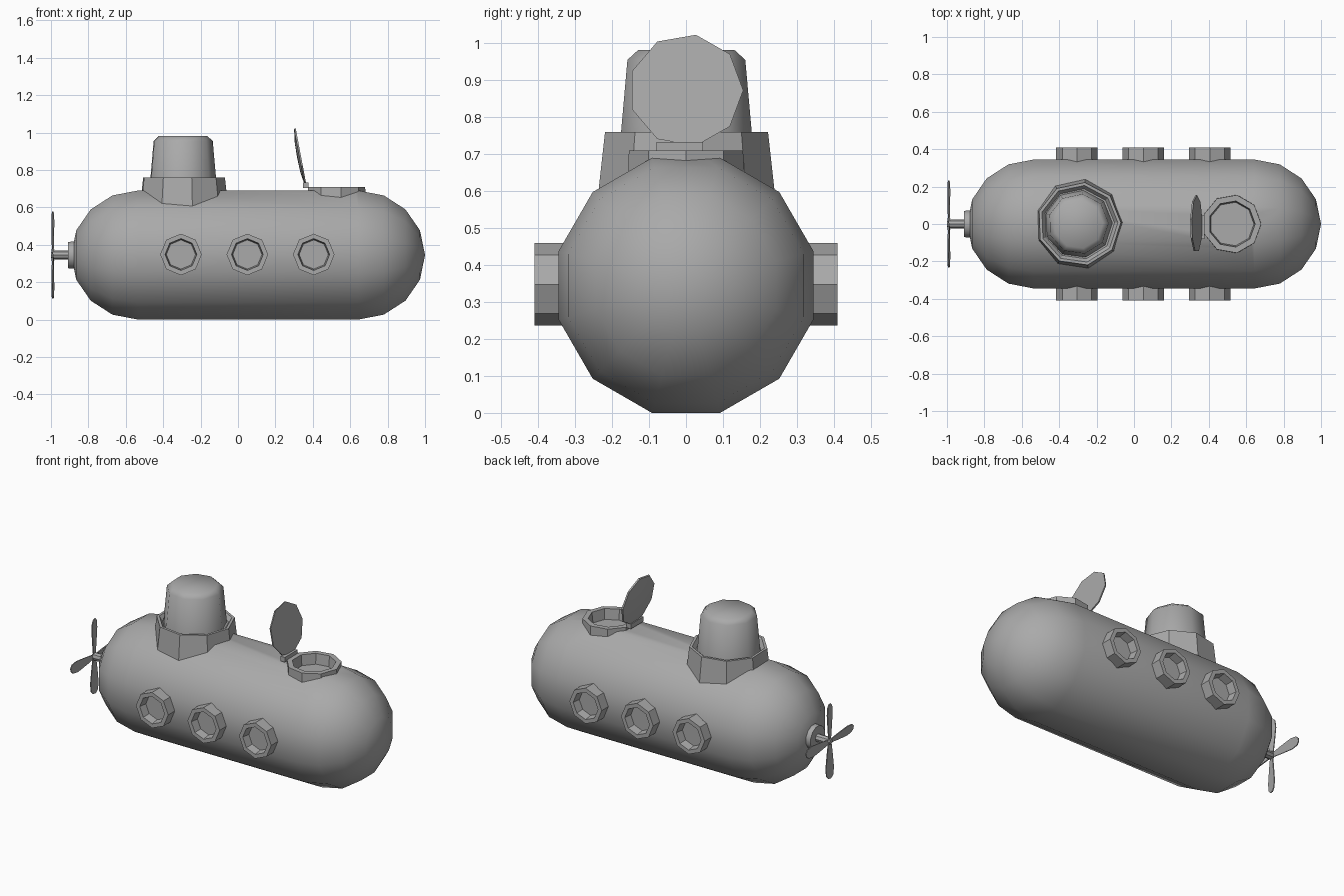
import bpy, bmesh
from math import radians, sin, cos, pi
from mathutils import Matrix, Vector

cube = bpy.data.objects.get("Cube")
if cube:
    bpy.data.objects.remove(cube, do_unlink=True)

GREY = (0.4, 0.4, 0.4, 1)
paint = bpy.data.materials.new("grey_paint")
paint.use_nodes = True
paint.diffuse_color = GREY
paint.node_tree.nodes["Principled BSDF"].inputs["Base Color"].default_value = GREY


def frame(origin, xdir, axis):
    """Matrix whose local z is the axis and local x is xdir."""
    x, z = Vector(xdir).normalized(), Vector(axis).normalized()
    m = Matrix((x, z.cross(x), z)).transposed().to_4x4()
    return Matrix.Translation(origin) @ m


def finish(name, bm, matrix, angle):
    bmesh.ops.transform(bm, matrix=matrix, verts=bm.verts)
    bmesh.ops.recalc_face_normals(bm, faces=bm.faces)
    mesh = bpy.data.meshes.new(name)
    bm.to_mesh(mesh)
    bm.free()
    mesh.materials.append(paint)
    obj = bpy.data.objects.new(name, mesh)
    bpy.context.collection.objects.link(obj)
    smooth(obj, angle)
    return obj


def smooth(obj, angle):
    bpy.ops.object.select_all(action='DESELECT')
    obj.select_set(True)
    bpy.context.view_layer.objects.active = obj
    bpy.ops.object.shade_smooth_by_angle(angle=radians(angle))


def lathe(name, profile, sides, matrix, phase=0, angle=32):
    """Turn (radius, height) points around local z; ends are capped."""
    bm = bmesh.new()
    rings = []
    for r, h in profile:
        if r == 0:
            rings.append([bm.verts.new((0, 0, h))] * sides)
        else:
            rings.append([bm.verts.new((r * cos(a), r * sin(a), h)) for a in
                          (radians(phase) + 2 * pi * i / sides for i in range(sides))])
    for low, high in zip(rings, rings[1:]):
        for i in range(sides):
            j = (i + 1) % sides
            corners = dict.fromkeys((low[i], low[j], high[j], high[i]))
            bm.faces.new(list(corners))
    for ring in (rings[0], rings[-1]):
        if ring[0] is not ring[1]:
            bm.faces.new(ring)
    return finish(name, bm, matrix, angle)


def upright(x):
    return frame((x, 0, 0), (1, 0, 0), (0, 0, 1))


# Hull: twelve-sided capsule along x
R, MID = 0.357, 0.345
steps = [radians(22.5 * i) for i in range(5)]
caps = [(R * sin(a), -0.535 - R * cos(a)) for a in steps]
caps += [(R * sin(a), 0.643 + R * cos(a)) for a in reversed(steps)]
along = frame((0, 0, MID), (0, 0, 1), (1, 0, 0))
hull = lathe("hull", caps, 12, along, phase=15, angle=40)

# Hatch well cut into the hull
HATCH = 0.523
cutter = lathe("hatch_cutter", [(0.14, 0.62), (0.14, 0.8)], 9, upright(HATCH))
cutter.hide_render = True
cut = hull.modifiers.new("hatch_well", 'BOOLEAN')
cut.operation, cut.solver, cut.object = 'DIFFERENCE', 'EXACT', cutter
bpy.context.view_layer.objects.active = hull
bpy.ops.object.modifier_apply(modifier=cut.name)
bpy.data.objects.remove(cutter, do_unlink=True)
smooth(hull, 40)

# Hatch rim, hinge and open lid
lathe("hatch_rim", [(0.16, 0.6), (0.157, 0.71), (0.125, 0.71), (0.118, 0.645)],
      9, upright(HATCH))
lean = (-0.983, 0, -0.185)
lathe("hatch_lid", [(0.155, -0.004), (0.153, 0.005), (0.09, 0.015), (0, 0.018)],
      9, frame((0.333, 0, 0.872), (0, 1, 0), lean))
bm = bmesh.new()
bmesh.ops.create_cube(bm, size=1)
finish("hatch_hinge", bm, Matrix.Translation((0.363, -0.017, 0.718))
       @ Matrix.Diagonal((0.03, 0.125, 0.03, 1)), 30)

# Tower collar and tower
lathe("tower_collar", [(0.25, 0.53), (0.224, 0.76), (0.208, 0.76), (0.19, 0.735)],
      9, upright(-0.294), phase=2)
lathe("tower", [(0.185, 0.7), (0.162, 0.955), (0.132, 0.982)],
      9, upright(-0.297), phase=2, angle=45)

# Three recessed portholes on each side
for side, y in (("right", -1), ("left", 1)):
    for i, x in enumerate((-0.305, 0.05, 0.405)):
        lathe(f"porthole_{side}_{i + 1}",
              [(0.111, 0.3), (0.111, 0.41), (0.085, 0.41), (0.078, 0.36)],
              8, frame((x, 0, 0.348), (1, 0, 0), (0, y, 0)))

# Propeller hub, shaft and four blades
lathe("propeller_hub", [(0.075, -0.87), (0.073, -0.908)], 12, along, phase=15)
lathe("propeller_shaft", [(0.024, -0.88), (0.024, -0.985), (0.015, -1.0)], 8, along)
half = [(0.012, 0.01), (0.022, 0.08), (0.032, 0.17), (0.026, 0.215), (0.01, 0.232)]
outline = half + [(-w, r) for w, r in reversed(half)]
for k in range(4):
    bm = bmesh.new()
    face = bm.faces.new([bm.verts.new((-0.003, w, r)) for w, r in outline])
    grown = bmesh.ops.extrude_face_region(bm, geom=[face])["geom"]
    bmesh.ops.translate(bm, vec=(0.006, 0, 0),
                        verts=[v for v in grown if isinstance(v, bmesh.types.BMVert)])
    place = (Matrix.Translation((-0.99, 0, MID)) @ Matrix.Rotation(k * pi / 2, 4, 'X')
             @ Matrix.Rotation(radians(9), 4, 'Z'))
    finish(f"propeller_blade_{k + 1}", bm, place, 30)
